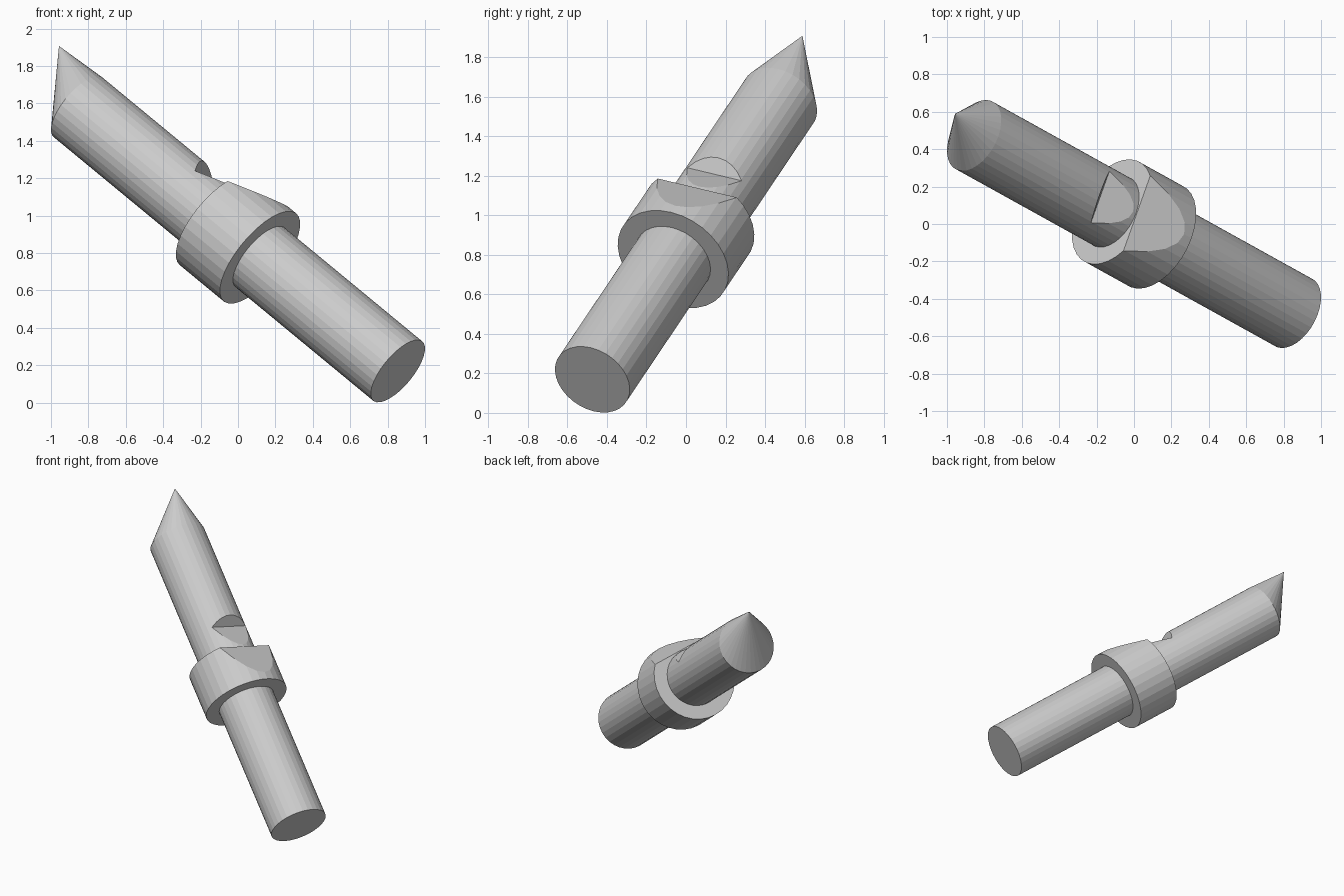
import bpy, bmesh, math
from mathutils import Vector, Matrix

if "Cube" in bpy.data.objects:
    bpy.data.objects.remove(bpy.data.objects["Cube"])

SIDES = 32

# Tilted local frame: X runs along the pin towards the tip, Z points out of the flat
along = Vector((-0.709, 0.393, 0.585)).normalized()
out = Vector((0.62, -0.035, 0.78))
out = (out - along * out.dot(along)).normalized()
side = out.cross(along)
FRAME = Matrix.Translation((0, 0, 0.874)) @ Matrix((along, side, out)).transposed().to_4x4()


def make_object(name, bm):
    bmesh.ops.recalc_face_normals(bm, faces=bm.faces[:])
    mesh = bpy.data.meshes.new(name)
    bm.to_mesh(mesh)
    bm.free()
    ob = bpy.data.objects.new(name, mesh)
    ob.matrix_world = FRAME
    bpy.context.collection.objects.link(ob)
    return ob


# Round pin with collar: rings of (position, radius), closed by an offset point
profile = [(-1.205, 0.206), (-0.166, 0.206), (-0.166, 0.305),
           (0.166, 0.305), (0.166, 0.206), (1.205, 0.206)]
bm = bmesh.new()
rings = []
for s, r in profile:
    rings.append([bm.verts.new((s, r * math.cos(2 * math.pi * i / SIDES),
                                r * math.sin(2 * math.pi * i / SIDES)))
                  for i in range(SIDES)])
apex = bm.verts.new((1.515, 0, 0.188))
bm.faces.new(rings[0])
for a, b in zip(rings, rings[1:]):
    for i in range(SIDES):
        j = (i + 1) % SIDES
        bm.faces.new((a[i], a[j], b[j], b[i]))
for i in range(SIDES):
    bm.faces.new((rings[-1][i], rings[-1][(i + 1) % SIDES], apex))
pin = make_object("collared_pin", bm)

# Sloping cut that flattens the collar and notches the shaft
cut = [(-0.5, 0.435), (0.38, 0.142), (0.52, 0.30), (0.52, 0.6), (-0.5, 0.6)]
bm = bmesh.new()
face = bm.faces.new([bm.verts.new((s, -0.4, h)) for s, h in cut])
ext = bmesh.ops.extrude_face_region(bm, geom=[face], use_keep_orig=True)
bmesh.ops.translate(bm, vec=(0, 0.8, 0),
                    verts=[v for v in ext["geom"] if isinstance(v, bmesh.types.BMVert)])
cutter = make_object("notch_cutter", bm)
cutter.hide_render = True

mod = pin.modifiers.new("notch", 'BOOLEAN')
mod.operation = 'DIFFERENCE'
mod.solver = 'EXACT'
mod.object = cutter
bpy.context.view_layer.objects.active = pin
bpy.ops.object.modifier_apply(modifier=mod.name)
bpy.data.objects.remove(cutter, do_unlink=True)
